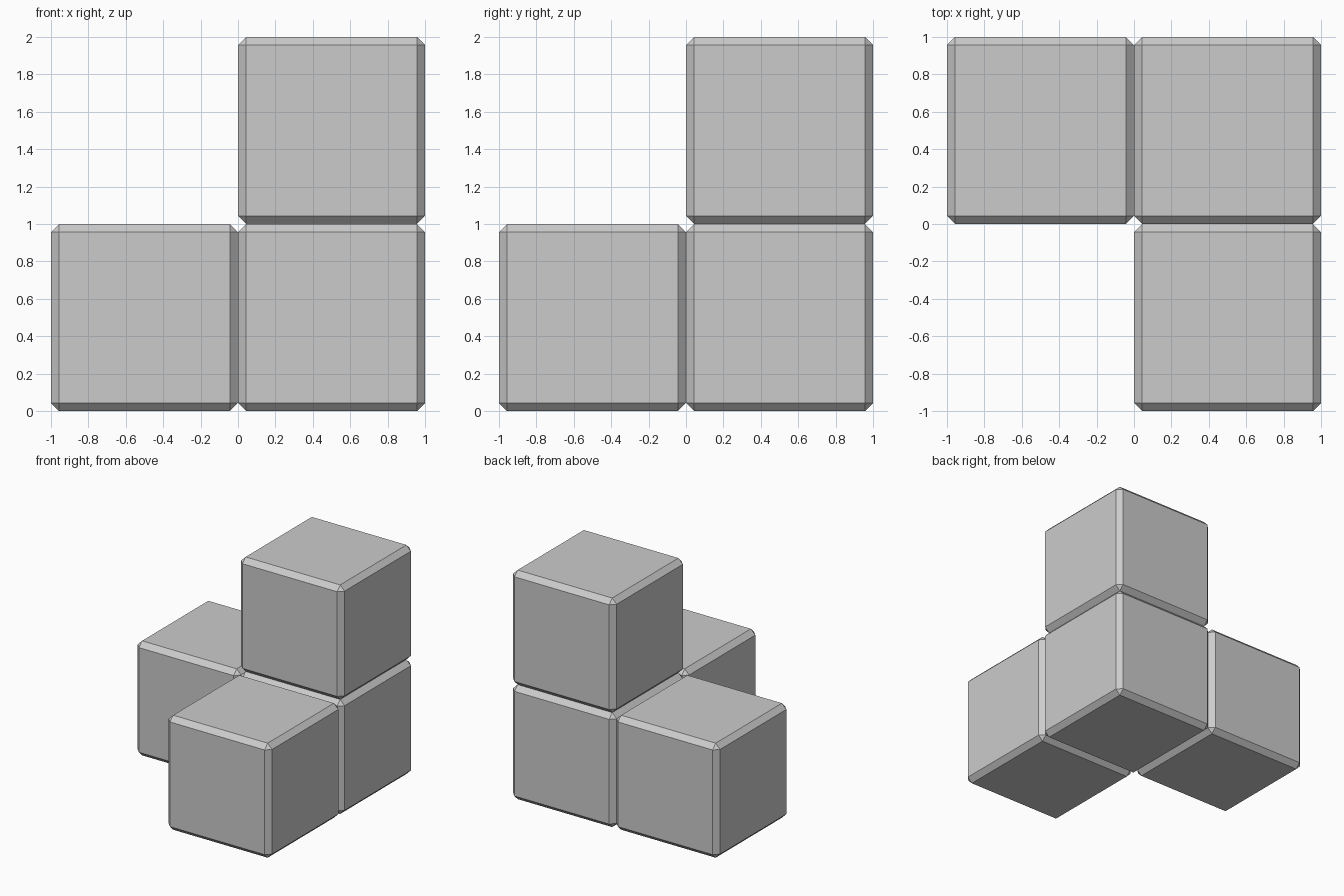
import bpy

if "Cube" in bpy.data.objects:
    bpy.data.objects.remove(bpy.data.objects["Cube"])

CHAMFER = 0.043


def chamfered_cube(name, centre):
    bpy.ops.mesh.primitive_cube_add(size=1, location=centre)
    cube = bpy.context.object
    cube.name = name
    bevel = cube.modifiers.new("chamfer", 'BEVEL')
    bevel.width = CHAMFER
    bevel.segments = 1
    bevel.limit_method = 'NONE'
    return cube


# Corner cube with one neighbour along each axis
cubes = {
    "corner_cube": (0.5, 0.5, 0.5),
    "left_cube": (-0.5, 0.5, 0.5),
    "front_cube": (0.5, -0.5, 0.5),
    "top_cube": (0.5, 0.5, 1.5),
}
for name, centre in cubes.items():
    chamfered_cube(name, centre)
